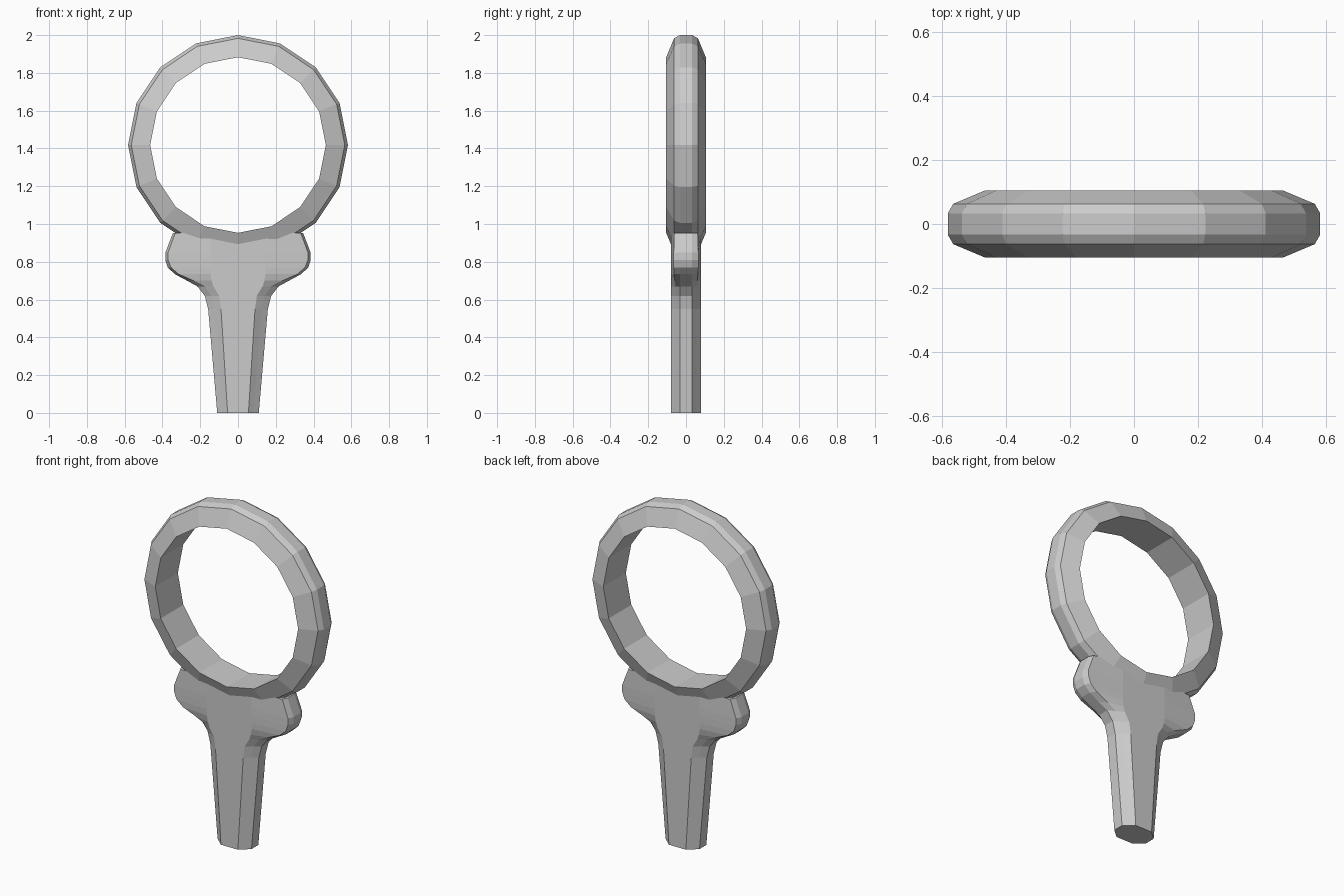
import bpy, bmesh
from math import cos, sin, pi

if "Cube" in bpy.data.objects:
    bpy.data.objects.remove(bpy.data.objects["Cube"])


def loft(name, loops, closed=False):
    """Skin a list of equal-length vertex loops into a flat-shaded mesh."""
    bm = bmesh.new()
    rings = [[bm.verts.new(p) for p in loop] for loop in loops]
    n = len(rings[0])
    for i in range(len(rings) if closed else len(rings) - 1):
        a, b = rings[i], rings[(i + 1) % len(rings)]
        for j in range(n):
            k = (j + 1) % n
            bm.faces.new((a[j], a[k], b[k], b[j]))
    if not closed:
        bm.faces.new(rings[0])
        bm.faces.new(rings[-1])
    bmesh.ops.recalc_face_normals(bm, faces=bm.faces[:])
    mesh = bpy.data.meshes.new(name)
    bm.to_mesh(mesh)
    bm.free()
    obj = bpy.data.objects.new(name, mesh)
    bpy.context.collection.objects.link(obj)
    return obj


# Ring: half-rounded profile (radius, y) swept in 16 steps, flat on the inside
profile = [(0.465, -0.105), (0.565, -0.063), (0.582, -0.033),
           (0.582, 0.033), (0.565, 0.063), (0.465, 0.105)]
loft("ring", [[(r * cos(a), y, 1.418 + r * sin(a)) for r, y in profile]
              for a in (2 * pi * i / 16 for i in range(16))], closed=True)

# Handle flaring into the guard: z, edge x, shoulder x, shoulder y, front flat x
sections = [
    (0.00, 0.110, 0.083, 0.055, 0.055),
    (0.55, 0.158, 0.124, 0.055, 0.090),
    (0.62, 0.176, 0.142, 0.055, 0.100),
    (0.67, 0.215, 0.175, 0.057, 0.130),
    (0.70, 0.270, 0.235, 0.060, 0.140),
    (0.735, 0.335, 0.315, 0.064, 0.145),
    (0.77, 0.372, 0.355, 0.065, 0.145),
    (0.81, 0.385, 0.370, 0.065, 0.145),
    (0.85, 0.384, 0.370, 0.065, 0.145),
    (0.952, 0.345, 0.332, 0.062, 0.145),
]


def section(z, edge, sx, sy, flat):
    quarter = [(edge, 0.032), (sx, sy), (flat, 0.08)]
    half = quarter + [(-x, y) for x, y in reversed(quarter)]
    return [(x, y, z) for x, y in half] + [(-x, -y, z) for x, y in half]


loft("handle_and_guard", [section(*s) for s in sections])
